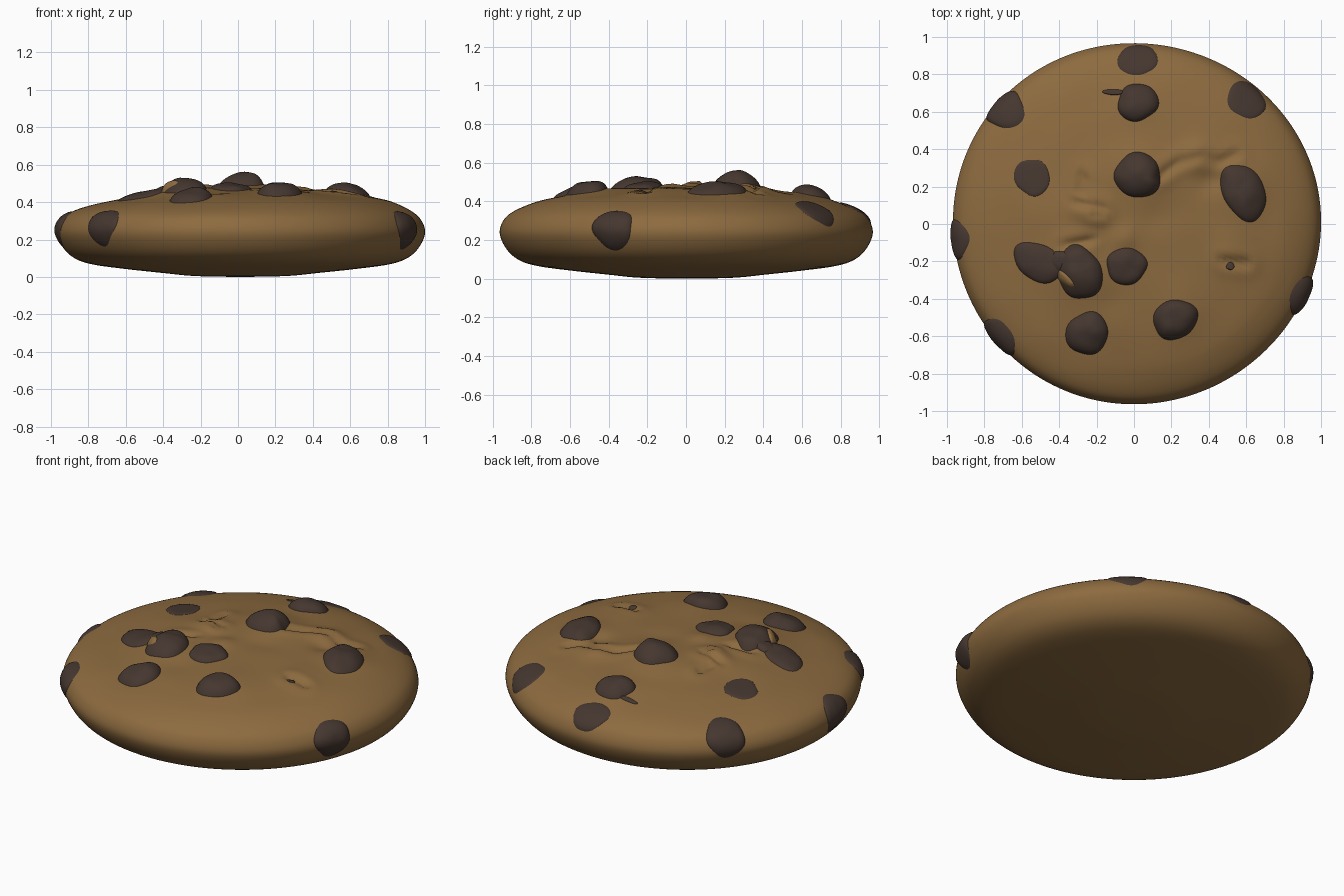
import bpy, bmesh, math
from mathutils import Vector, noise
from mathutils.bvhtree import BVHTree

if "Cube" in bpy.data.objects:
    bpy.data.objects.remove(bpy.data.objects["Cube"])


def material(name, rgb):
    m = bpy.data.materials.new(name)
    m.diffuse_color = (*rgb, 1)
    m.use_nodes = True
    m.node_tree.nodes["Principled BSDF"].inputs["Base Color"].default_value = m.diffuse_color
    return m


DOUGH = material("golden brown dough", (0.265, 0.146, 0.050))
CHOC = material("dark chocolate", (0.060, 0.038, 0.029))


def finish(bm, name, mat):
    mesh = bpy.data.meshes.new(name)
    bm.to_mesh(mesh)
    bm.free()
    mesh.materials.append(mat)
    for p in mesh.polygons:
        p.use_smooth = True
    ob = bpy.data.objects.new(name, mesh)
    bpy.context.collection.objects.link(ob)
    return ob


def spline(pts, n):
    """Catmull-Rom curve through the profile points."""
    ext = [pts[0]] + pts + [pts[-1]]
    out = []
    for i in range(1, len(ext) - 2):
        a, b, c, d = (Vector(p) for p in ext[i - 1:i + 3])
        for k in range(n):
            t = k / n
            out.append(0.5 * (2 * b + (c - a) * t + (2 * a - 5 * b + 4 * c - d) * t * t
                              + (3 * b - a - 3 * c + d) * t ** 3))
    out.append(Vector(pts[-1]))
    return out


# Dough profile (radius, height), underside centre to top centre
PROFILE = [(0.004, 0.0), (0.25, 0.005), (0.42, 0.021), (0.62, 0.042), (0.8, 0.066),
           (0.9, 0.098), (0.965, 0.155), (1.0, 0.235), (0.978, 0.305), (0.92, 0.352),
           (0.82, 0.391), (0.7, 0.418), (0.55, 0.444), (0.35, 0.465), (0.15, 0.476), (0.004, 0.478)]

# Soft lumps on top: x, y, spread, height
LUMPS = [(0.02, 0.26, 0.15, 0.025), (-0.3, -0.24, 0.15, 0.02), (-0.22, 0.06, 0.08, 0.035),
         (0.34, 0.36, 0.09, 0.025), (0.6, 0.2, 0.13, 0.018), (0.52, -0.12, 0.10, 0.012),
         (0.22, -0.5, 0.12, 0.012), (0.02, 0.65, 0.12, 0.012), (0.12, 0.03, 0.1, -0.012),
         (0.42, 0.24, 0.07, -0.022), (-0.05, -0.08, 0.07, 0.02), (-0.12, -0.42, 0.09, -0.01)]

# Cracks on top: short segments x1, y1, x2, y2
CRACKS = [(0.14, 0.26, 0.24, 0.33), (0.24, 0.33, 0.36, 0.36), (0.36, 0.36, 0.46, 0.33),
          (0.46, 0.33, 0.54, 0.37), (-0.3, 0.11, -0.17, 0.09), (-0.17, 0.09, -0.2, 0.05),
          (-0.36, -0.11, -0.24, -0.09), (0.48, -0.2, 0.6, -0.21), (-0.28, 0.17, -0.27, 0.25)]


def seg_dist(x, y, s):
    p, a, b = Vector((x, y)), Vector(s[:2]), Vector(s[2:])
    t = max(0, min(1, (p - a).dot(b - a) / (b - a).length_squared))
    return (p - a - (b - a) * t).length


def top_offset(x, y):
    r = min(1, math.hypot(x, y))
    z = 0.018 * x * (1 - r ** 6)
    z += sum(h * math.exp(-((x - a) ** 2 + (y - b) ** 2) / s ** 2) for a, b, s, h in LUMPS)
    z += 0.012 * noise.noise(Vector((x * 4, y * 4, 0.3))) * (1 - r * r)
    d = min(seg_dist(x, y, c) for c in CRACKS)
    return z - 0.016 * math.exp(-(d / 0.022) ** 2) + 0.006 * math.exp(-((d - 0.05) / 0.035) ** 2)


# Dough: profile turned round the vertical axis, slightly oval and lumpy
SEG = 176
bm = bmesh.new()
curve = spline(PROFILE, 6)
rings = []
for i, (r, z) in enumerate(curve):
    ring = []
    for k in range(SEG):
        a = math.tau * k / SEG
        wob = 1 + 0.005 * math.sin(3 * a + 1) * r
        x, y = 0.012 + 0.984 * r * wob * math.cos(a), 0.004 + 0.965 * r * wob * math.sin(a)
        zz = z
        if i > 45:
            zz += top_offset(x, y) * min(1, (i - 45) / 15)
        ring.append(bm.verts.new((x, y, zz)))
    rings.append(ring)
for lo, hi in zip(rings, rings[1:]):
    for k in range(SEG):
        j = (k + 1) % SEG
        bm.faces.new((lo[k], lo[j], hi[j], hi[k]))
bm.faces.new(rings[0][::-1])
bm.faces.new(rings[-1])
bm.normal_update()
tree = BVHTree.FromBMesh(bm)
finish(bm, "cookie_dough", DOUGH)


def chip(name, pos, facing, a, b, turn, h, seed, mat=CHOC):
    """Irregular domed patch laid over the dough, its edge sunk into it."""
    n = Vector(facing).normalized()
    u = Vector((1, 0, 0)) if n.z > 0.99 else Vector((0, 0, 1)).cross(n).normalized()
    v = n.cross(u)
    c = Vector(pos)
    bm = bmesh.new()
    N, R = 48, 10

    def point(rad, ang):
        w = 1.02 + 0.035 * math.sin(2 * ang + seed) + 0.04 * math.sin(3 * ang + 2.3 * seed) \
            + 0.02 * math.sin(5 * ang + seed * 4)
        p, q = a * w * rad * math.cos(ang), b * w * rad * math.sin(ang)
        ct, st = math.cos(turn), math.sin(turn)
        flat = c + u * (p * ct - q * st) + v * (p * st + q * ct)
        hit = tree.ray_cast(flat + n * 0.5, -n)[0] or tree.find_nearest(flat)[0]
        lump = 1 + 0.25 * noise.noise(Vector((p * 12, q * 12, seed)))
        return hit + n * (h * lump * (1 - rad ** 2.6) + 0.004 - 0.018 * rad ** 14)

    mid = bm.verts.new(point(0, 0))
    prev = None
    for i in range(1, R + 1):
        rad = 1.04 * (i / R) ** 0.8
        ring = [bm.verts.new(point(rad, math.tau * k / N)) for k in range(N)]
        for k in range(N):
            j = (k + 1) % N
            if prev:
                bm.faces.new((prev[k], ring[k], ring[j], prev[j]))
            else:
                bm.faces.new((mid, ring[k], ring[j]))
        prev = ring
    return finish(bm, name, mat)


# Chips on top: x, y, half width, half depth, turn, height
TOP = [(0.02, 0.65, 0.11, 0.105, 0.2, 0.042), (-0.545, 0.25, 0.10, 0.11, 0.3, 0.004),
       (0.02, 0.26, 0.13, 0.12, 0.0, 0.055), (0.585, 0.17, 0.115, 0.165, 0.55, 0.032),
       (-0.51, -0.205, 0.145, 0.105, -0.5, 0.022), (-0.29, -0.26, 0.12, 0.15, 0.2, 0.045),
       (-0.04, -0.225, 0.115, 0.10, 0.0, 0.03), (-0.25, -0.585, 0.115, 0.118, 0.0, 0.045),
       (0.22, -0.51, 0.12, 0.11, 0.5, 0.05), (-0.11, 0.705, 0.065, 0.016, 0.0, 0.003),
       (0.515, -0.225, 0.024, 0.022, 0.0, 0.003), (-0.39, -0.2, 0.075, 0.06, 0.0, 0.02)]
for i, (x, y, a, b, t, h) in enumerate(TOP):
    chip(f"top_chip_{i + 1}", (x, y, 0.45), (0, 0, 1), a, b, t, h, i * 1.7 + 1)

# Dough crumb lying across the double chip
chip("dough_crumb", (-0.355, -0.30, 0.45), (0, 0, 1), 0.075, 0.035, -0.75, 0.046, 3, DOUGH)

# Chips round the rim: position, outward direction, half width, half height, height
RIM = [((0.02, 0.89, 0.36), (0, 0.6, 0.8), 0.115, 0.105, 0.006),
       ((0.61, 0.675, 0.36), (0.45, 0.5, 0.75), 0.115, 0.12, 0.006),
       ((-0.71, 0.63, 0.33), (-0.7, 0.62, 0.7), 0.115, 0.12, 0.018),
       ((-0.955, -0.08, 0.275), (-1, -0.08, 0.5), 0.115, 0.105, 0.014),
       ((-0.72, -0.605, 0.28), (-0.75, -0.65, 0.45), 0.12, 0.11, 0.014),
       ((0.90, -0.38, 0.265), (0.9, -0.4, 0.3), 0.12, 0.105, 0.025)]
for i, (p, d, a, b, h) in enumerate(RIM):
    chip(f"rim_chip_{i + 1}", p, d, a, b, 0, h, i * 2.1)
